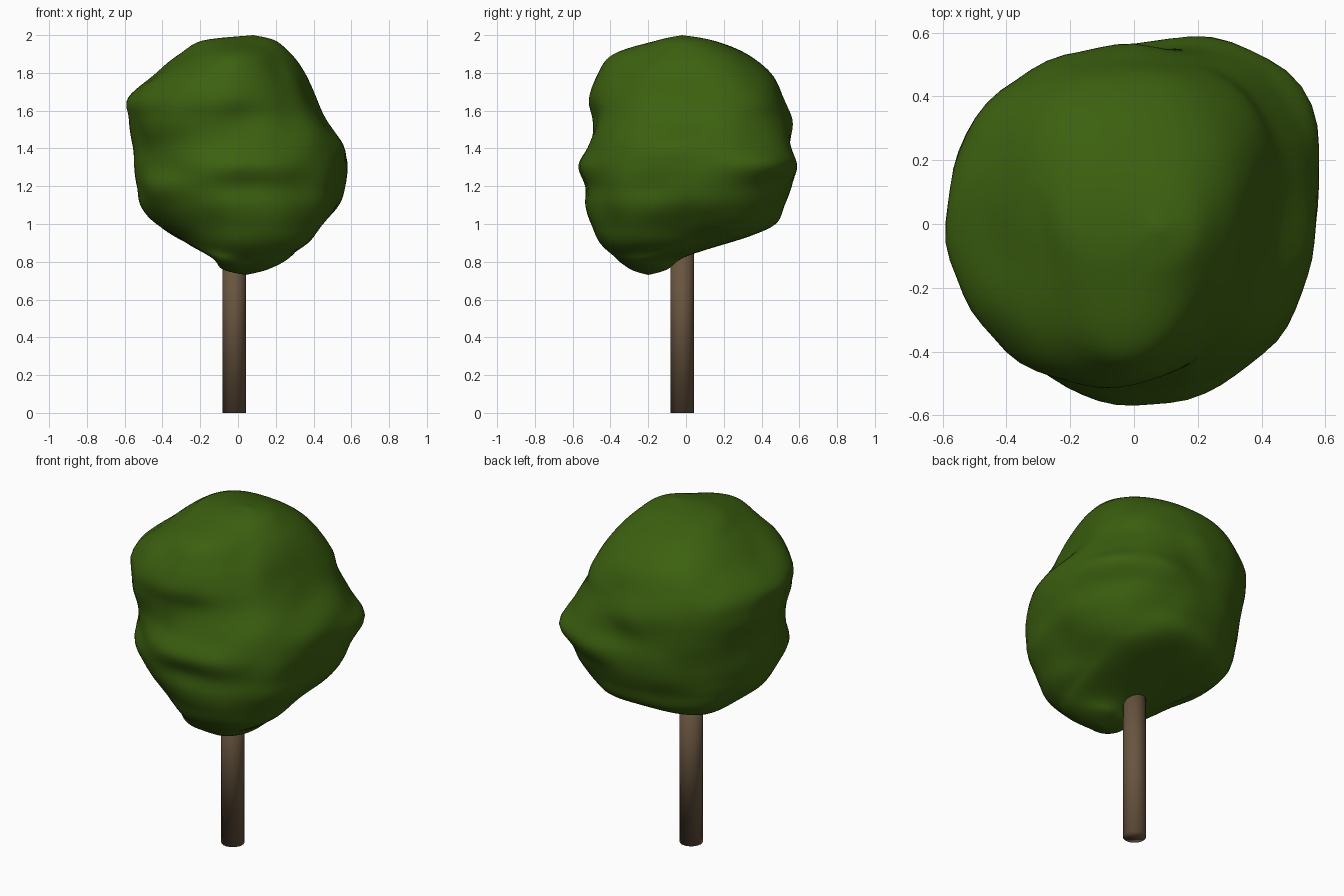
import bpy, bmesh, math
from mathutils import Vector, noise

if "Cube" in bpy.data.objects:
    bpy.data.objects.remove(bpy.data.objects["Cube"])


def material(name, rgb):
    m = bpy.data.materials.new(name)
    m.diffuse_color = (*rgb, 1)
    m.use_nodes = True
    m.node_tree.nodes["Principled BSDF"].inputs["Base Color"].default_value = m.diffuse_color
    return m


def spline(a, b, c, d, t):
    # Catmull-Rom blend between b and c
    return 0.5 * (2 * b + (c - a) * t + (2 * a - 5 * b + 4 * c - d) * t * t
                  + (3 * b - a - 3 * c + d) * t ** 3)


# Trunk: plain round post running up into the crown
bpy.ops.mesh.primitive_cylinder_add(vertices=32, radius=0.062, depth=1.0,
                                    location=(-0.02, -0.02, 0.5))
trunk = bpy.context.object
trunk.name = "trunk"
trunk.data.materials.append(material("bark", (0.14, 0.09, 0.05)))
bpy.ops.object.shade_smooth()

# Crown: height, then radius every 45 degrees starting at +x
# (the lowest rings are measured from the centre of the sagging front lobe)
RINGS = [
    (0.76, .12, .10, .08, .10, .12, .13, .12, .13),
    (0.82, .24, .22, .20, .17, .16, .20, .17, .21),
    (0.90, .35, .40, .32, .39, .28, .35, .45, .47),
    (1.00, .45, .50, .47, .49, .43, .43, .50, .52),
    (1.10, .53, .56, .52, .53, .51, .50, .54, .56),
    (1.20, .555, .61, .55, .55, .53, .55, .54, .57),
    (1.31, .57, .68, .56, .56, .55, .535, .57, .58),
    (1.42, .55, .61, .55, .58, .555, .53, .51, .55),
    (1.55, .45, .55, .56, .595, .575, .56, .485, .48),
    (1.67, .39, .51, .52, .57, .58, .56, .50, .43),
    (1.80, .34, .42, .45, .48, .43, .46, .46, .36),
    (1.90, .28, .31, .32, .36, .30, .32, .38, .28),
    (1.97, .20, .18, .15, .18, .19, .17, .16, .18),
]
LOBE = {0.76: (0.04, -0.18), 0.82: (0.03, -0.2)}
SIDES, STEPS = 64, 6
BOTTOM, TOP = Vector((0.04, -0.2, 0.73)), Vector((0.08, -0.02, 2.0))


def ring_points(ring):
    z, r = ring[0], ring[1:]
    cx, cy = LOBE.get(z, (0, 0))
    pts = []
    for i in range(SIDES):
        k, t = divmod(i * 8 / SIDES, 1)
        k = int(k)
        rad = spline(r[k - 1], r[k], r[(k + 1) % 8], r[(k + 2) % 8], t)
        a = math.tau * i / SIDES
        p = Vector((cx + rad * math.cos(a), cy + rad * math.sin(a), z))
        # the underside rises towards the back
        if z < 0.95:
            p.z += 0.08 * max(0, p.y + 0.1)
        pts.append(p)
    return pts


guides = [[BOTTOM] * SIDES] + [ring_points(r) for r in RINGS] + [[TOP] * SIDES]
last = len(guides) - 1
bm = bmesh.new()
loops = []
for j in range(last):
    a, b, c, d = (guides[min(max(j + o, 0), last)] for o in (-1, 0, 1, 2))
    for s in range(STEPS):
        if j + s:
            loops.append([bm.verts.new(spline(a[i], b[i], c[i], d[i], s / STEPS))
                          for i in range(SIDES)])
low, high = bm.verts.new(BOTTOM), bm.verts.new(TOP)
for i in range(SIDES):
    n = (i + 1) % SIDES
    bm.faces.new((low, loops[0][n], loops[0][i]))
    bm.faces.new((high, loops[-1][i], loops[-1][n]))
    for p, q in zip(loops, loops[1:]):
        bm.faces.new((p[i], p[n], q[n], q[i]))
# Small leafy lumps
for v in bm.verts:
    flat = Vector((v.co.x, v.co.y, 0))
    v.co += flat * 0.035 * noise.noise(v.co * 5)
for f in bm.faces:
    f.smooth = True
mesh = bpy.data.meshes.new("crown")
bm.to_mesh(mesh)
bm.free()
crown = bpy.data.objects.new("crown", mesh)
bpy.context.collection.objects.link(crown)
mesh.materials.append(material("leaves", (0.045, 0.118, 0.005)))
